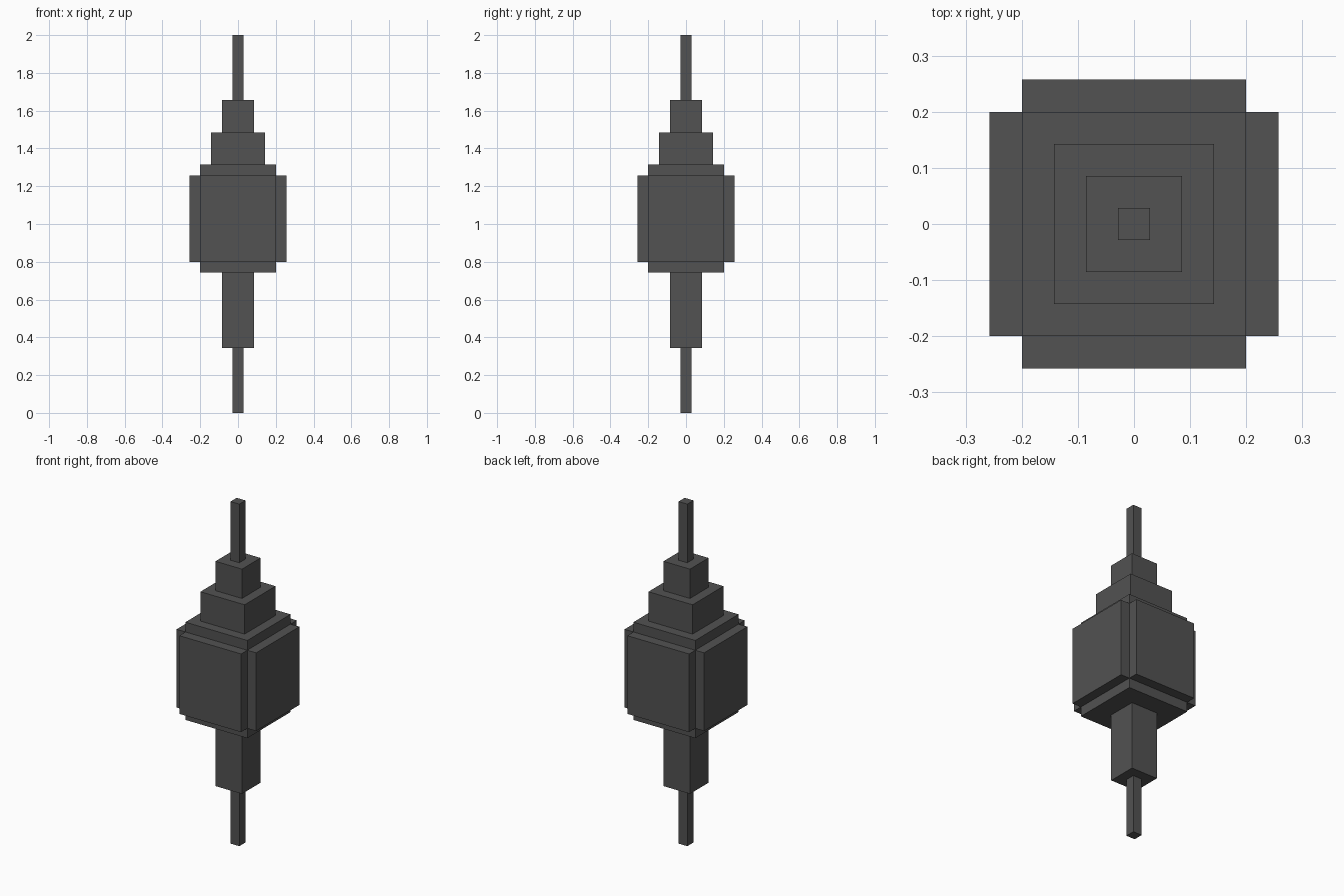
import bpy
import bmesh
from math import pi
from mathutils import Matrix

cube = bpy.data.objects.get("Cube")
if cube:
    bpy.data.objects.remove(cube, do_unlink=True)

U = 2 / 35  # block unit: the whole shape is 35 blocks tall

# Single dark grey material
grey = bpy.data.materials.new("dark_grey")
grey.use_nodes = True
colour = (0.085, 0.085, 0.085, 1)
grey.diffuse_color = colour
bsdf = next(n for n in grey.node_tree.nodes if n.type == 'BSDF_PRINCIPLED')
bsdf.inputs["Base Color"].default_value = colour


def box(name, size, centre, turn=0.0):
    """Box sized and placed in block units, then turned about the z axis."""
    bm = bmesh.new()
    matrix = (Matrix.Rotation(turn, 4, 'Z')
              @ Matrix.Translation([c * U for c in centre])
              @ Matrix.Diagonal([s * U for s in size] + [1]))
    bmesh.ops.create_cube(bm, size=1, matrix=matrix)
    mesh = bpy.data.meshes.new(name)
    bm.to_mesh(mesh)
    bm.free()
    mesh.materials.append(grey)
    obj = bpy.data.objects.new(name, mesh)
    bpy.context.collection.objects.link(obj)
    return obj


# Stacked square tiers: name, width, bottom, top
tiers = [
    ("bottom_spike", 1, 0, 6),
    ("lower_shaft", 3, 6, 13),
    ("main_block", 7, 13, 23),
    ("wide_step", 5, 23, 26),
    ("narrow_step", 3, 26, 29),
    ("top_spike", 1, 29, 35),
]
for name, width, low, high in tiers:
    box(name, (width, width, high - low), (0, 0, (low + high) / 2))

# Raised panel on each side of the main block
for i, side in enumerate(("front", "left", "back", "right")):
    box(f"{side}_panel", (7, 1, 8), (0, -4, 18), i * pi / 2)
